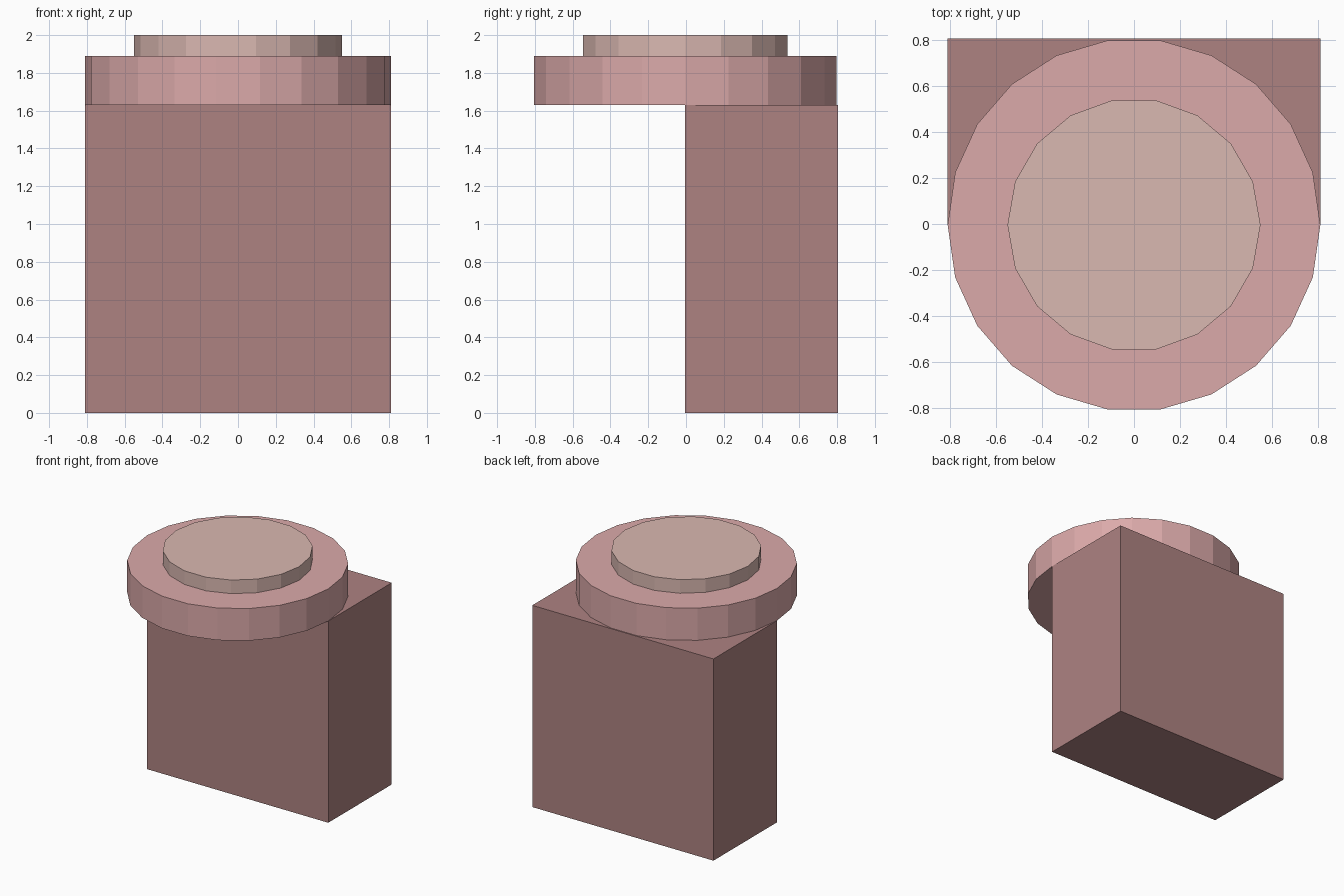
import bpy

if "Cube" in bpy.data.objects:
    bpy.data.objects.remove(bpy.data.objects["Cube"])

Y_SHIFT = -0.004  # centres the overall bounds on y = 0
RADIUS = 0.81
Z_BODY, Z_DISC, Z_TOP = 1.63, 1.89, 2.0


def finish(name, color):
    obj = bpy.context.object
    obj.name = name
    bpy.ops.object.transform_apply(location=False, rotation=True, scale=True)
    mat = bpy.data.materials.new(name + "_color")
    mat.diffuse_color = (*color, 1)
    mat.use_nodes = True
    mat.node_tree.nodes["Principled BSDF"].inputs["Base Color"].default_value = mat.diffuse_color
    obj.data.materials.append(mat)
    return obj


def disc(name, sides, radius, z0, z1, color):
    # rotated so that a corner lies on the x axis
    bpy.ops.mesh.primitive_cylinder_add(
        vertices=sides, radius=radius, depth=z1 - z0,
        location=(0, Y_SHIFT, (z0 + z1) / 2), rotation=(0, 0, 1.5707963))
    return finish(name, color)


# Body block, reaching from the disc centre line to the back
bpy.ops.mesh.primitive_cube_add(size=1, location=(0, RADIUS / 2 + Y_SHIFT, Z_BODY / 2))
bpy.context.object.scale = (2 * RADIUS, RADIUS, Z_BODY)
finish("body_block", (0.42, 0.225, 0.222))

# Wide disc overhanging the front, and the smaller cap on it
disc("wide_disc", 22, RADIUS, Z_BODY, Z_DISC, (0.71, 0.40, 0.40))
disc("top_cap", 18, 0.55, Z_DISC, Z_TOP, (0.70, 0.48, 0.44))
